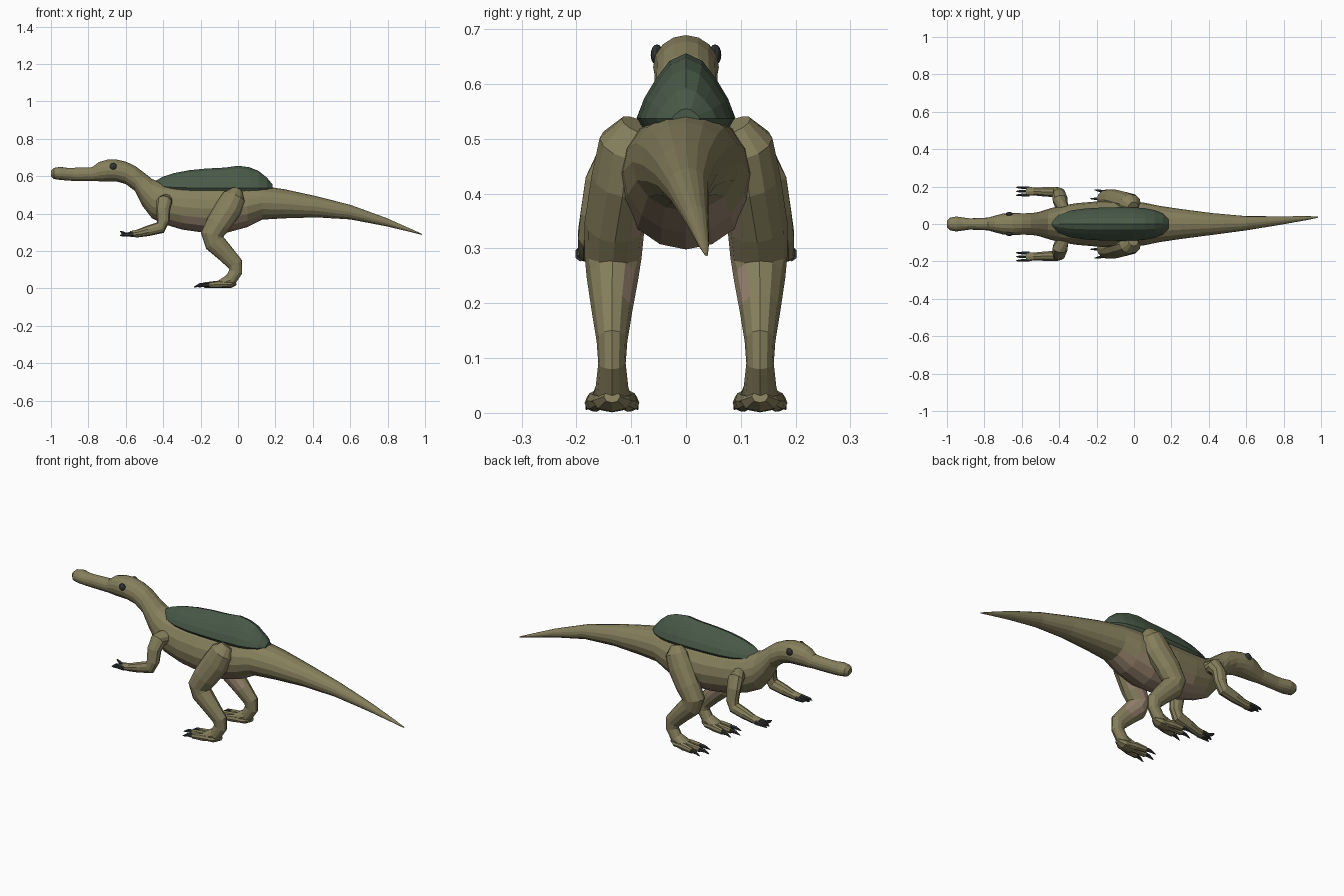
import bpy, bmesh
from math import sin, cos, pi
from mathutils import Vector


def material(name, rgb):
    m = bpy.data.materials.new(name)
    m.diffuse_color = (*rgb, 1)
    return m


OLIVE = material("olive", (0.24, 0.215, 0.11))
GREEN = material("dark green", (0.065, 0.10, 0.065))
TAN = material("tan", (0.32, 0.235, 0.16))
DARK = material("charcoal", (0.03, 0.034, 0.034))


def loft(name, rings, mats, pick=None):
    """Skin a list of closed rings, cap both ends, choose material per face."""
    bm = bmesh.new()
    rows = [[bm.verts.new(p) for p in r] for r in rings]
    n = len(rows[0])
    for a, b in zip(rows, rows[1:]):
        for i in range(n):
            j = (i + 1) % n
            bm.faces.new((a[i], a[j], b[j], b[i]))
    bm.faces.new(rows[0])
    bm.faces.new(rows[-1])
    bmesh.ops.recalc_face_normals(bm, faces=bm.faces)
    if pick:
        for f in bm.faces:
            f.material_index = pick(f.calc_center_median(), f.normal)
    me = bpy.data.meshes.new(name)
    bm.to_mesh(me)
    bm.free()
    for m in mats:
        me.materials.append(m)
    ob = bpy.data.objects.new(name, me)
    bpy.context.collection.objects.link(ob)
    return ob


def tube(name, pts, side, mats, sides=10, pick=None):
    """Limb along points (x, y, z, radius in side view, radius across)."""
    c = [Vector((p[0], p[1] * side, p[2])) for p in pts]
    rings = []
    for k, p in enumerate(pts):
        t = (c[min(k + 1, len(c) - 1)] - c[max(k - 1, 0)]).normalized()
        y = Vector((0, 1, 0))
        b = (y - t * y.dot(t)).normalized()
        n = t.cross(b)
        rings.append([c[k] + n * p[3] * cos(a) + b * p[4] * sin(a)
                      for a in (2 * pi * i / sides for i in range(sides))])
    return loft(name, rings, mats, pick)


# Body, from snout to tail: x, top z, bottom z, half width, y centre
BODY = [
    (-1.0, .63, .60, .016, 0), (-.985, .644, .585, .033, 0),
    (-.95, .65, .580, .040, 0), (-.915, .645, .577, .035, 0),
    (-.88, .645, .575, .030, 0), (-.78, .648, .575, .034, 0),
    (-.745, .675, .573, .044, 0), (-.70, .688, .573, .056, 0),
    (-.65, .689, .572, .060, 0), (-.60, .678, .558, .057, 0),
    (-.55, .655, .520, .058, 0), (-.51, .625, .440, .064, 0),
    (-.46, .585, .375, .080, 0), (-.40, .562, .345, .097, 0),
    (-.30, .556, .315, .112, 0), (-.18, .555, .298, .122, 0),
    (-.06, .555, .298, .125, 0), (.05, .552, .328, .115, 0),
    (.13, .548, .368, .098, 0), (.25, .530, .375, .080, 0),
    (.42, .493, .380, .058, 0), (.60, .447, .369, .038, .004),
    (.79, .378, .333, .022, .019), (.93, .316, .300, .010, .032),
    (.985, .291, .286, .003, .037)]


def oval(x, zt, zb, w, yc, n=16):
    return [(x, yc + w * cos(a), (zt + zb) / 2 + (zt - zb) / 2 * sin(a))
            for a in (2 * pi * i / n for i in range(n))]


def belly(c, n):
    return 1 if n.z < -.5 and -.48 < c.x < .12 and c.z < .37 else 0


loft("body", [oval(*s) for s in BODY], [OLIVE, TAN], belly)

# Sail along the back: x, top z, base z, half base width
SAIL = [(-.445, .573, .560, .015), (-.40, .598, .545, .050),
        (-.34, .617, .540, .072), (-.26, .632, .538, .083),
        (-.17, .641, .538, .088), (-.07, .646, .538, .090),
        (0, .656, .538, .089), (.06, .648, .537, .084),
        (.11, .628, .537, .074), (.155, .592, .537, .055),
        (.185, .555, .537, .025)]
SECTION = [(.7, -.4), (1, 0), (.86, .3), (.62, .6), (.34, .88), (0, 1)]


def sail_ring(x, zt, zb, w):
    half = [(x, w * a, zb + (zt - zb) * h) for a, h in SECTION]
    return half + [(x, -y, z) for x, y, z in half[-2::-1]]


loft("sail", [sail_ring(*s) for s in SAIL], [GREEN])

LEG = [(-.005, .09, .525, .03, .03), (-.02, .107, .49, .062, .052),
       (-.05, .116, .43, .071, .056), (-.105, .13, .345, .066, .055),
       (-.14, .133, .285, .060, .052), (-.125, .134, .245, .056, .047),
       (-.065, .135, .185, .047, .037), (-.015, .135, .13, .042, .028),
       (-.012, .135, .09, .036, .025), (-.04, .135, .045, .034, .030),
       (-.10, .135, .022, .020, .040)]
ARM = [(-.385, .085, .47, .035, .035), (-.395, .13, .462, .042, .04),
       (-.40, .156, .42, .038, .030), (-.40, .166, .36, .034, .028),
       (-.415, .17, .325, .033, .028), (-.48, .172, .308, .028, .026),
       (-.535, .174, .294, .021, .022), (-.575, .175, .290, .016, .026)]

for s, label in ((1, "left"), (-1, "right")):
    def inner(c, n, s=s):
        return 1 if n.y * s < -.75 and .2 < c.z < .40 else 0

    # Limbs
    tube(label + "_hind_leg", LEG, s, [OLIVE, TAN], 12, inner)
    tube(label + "_arm", ARM, s, [OLIVE], 10)

    # Toes and their claws
    for i, (dy, x1) in enumerate(((-.036, -.155), (0, -.18), (.036, -.155))):
        y0, y1 = .135 + dy * .55, .135 + dy
        tube(f"{label}_toe_{i}", [(-.04, y0, .022, .012, .012),
                                  (-.10, y0 + dy * .25, .022, .020, .017),
                                  (x1, y1, .018, .015, .014)], s, [OLIVE], 8)
        tube(f"{label}_toe_claw_{i}", [(x1 + .012, y1, .019, .014, .012),
                                       (x1 - .025, y1 + dy * .15, .018, .010, .008),
                                       (x1 - .055, y1 + dy * .3, .007, .002, .002)],
             s, [DARK], 6)

    # Rear heel pad
    tube(label + "_heel", [(-.01, .135, .03, .012, .015), (-.04, .135, .022, .02, .036),
                           (-.10, .135, .02, .019, .042)], s, [OLIVE], 8)

    # Fingers
    for i, dy in enumerate((-.018, 0, .018)):
        y = .175 + dy
        lift = .012 if i == 0 else 0
        tube(f"{label}_finger_claw_{i}", [(-.56, y, .29, .014, .010),
                                          (-.60, y + dy * .1, .288, .010, .008),
                                          (-.618, y + dy * .15, .286 + lift, .008, .006),
                                          (-.630, y + dy * .2, .282 + 2 * lift, .002, .002)],
             s, [DARK], 6)

    # Eye
    bpy.ops.mesh.primitive_uv_sphere_add(segments=12, ring_count=8, radius=.019,
                                         location=(-.667, s * .053, .653))
    eye = bpy.context.object
    eye.name = label + "_eye"
    eye.scale.y = .6
    eye.data.materials.append(DARK)
